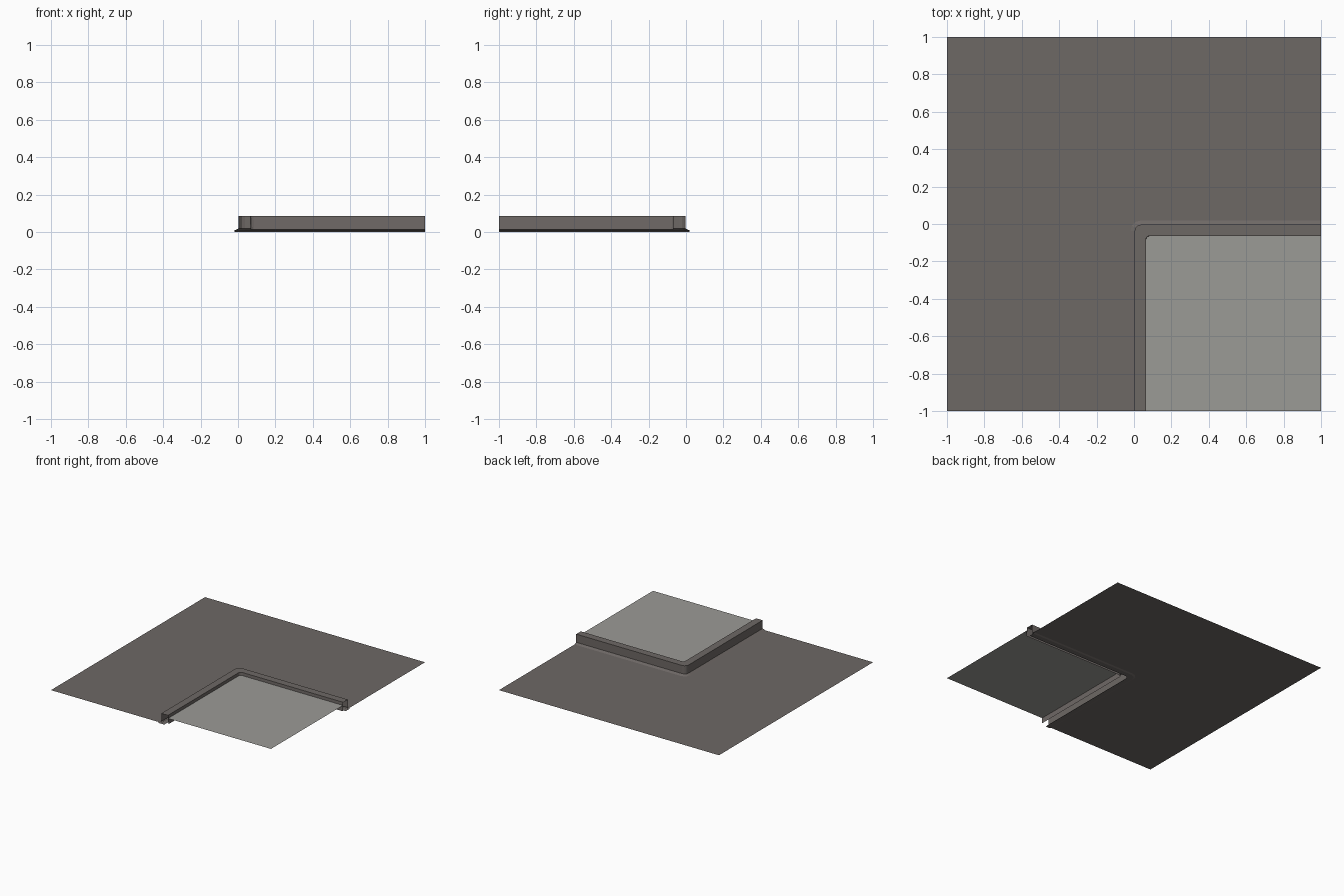
import bpy, bmesh, math

if "Cube" in bpy.data.objects:
    bpy.data.objects.remove(bpy.data.objects["Cube"])


def material(name, rgb):
    m = bpy.data.materials.new(name)
    m.diffuse_color = (*rgb, 1)
    m.use_nodes = True
    m.node_tree.nodes["Principled BSDF"].inputs["Base Color"].default_value = m.diffuse_color
    return m


def make_object(name, bm, mat):
    me = bpy.data.meshes.new(name)
    bm.to_mesh(me)
    bm.free()
    me.materials.append(mat)
    ob = bpy.data.objects.new(name, me)
    bpy.context.collection.objects.link(ob)
    return ob


def corner_line(d, r, steps=3):
    """L-shaped line inset by d, with a rounded corner of radius r."""
    c = d + r
    pts = [(d, -1)]
    for i in range(steps + 1):
        a = math.pi - i * math.pi / 2 / steps
        pts.append((c + r * math.cos(a), -c + r * math.sin(a)))
    return pts + [(1, -d)]


asphalt = material("asphalt_brown_grey", (0.155, 0.138, 0.130))
concrete = material("pavement_grey", (0.33, 0.325, 0.305))

# Road: L-shaped sheet around the corner
bm = bmesh.new()
edge = corner_line(0.005, 0.035)
outline = edge + [(1, 1), (-1, 1), (-1, -1)]
bm.faces.new([bm.verts.new((x, y, 0.008)) for x, y in reversed(outline)])
bmesh.ops.triangulate(bm, faces=bm.faces[:])
bmesh.ops.recalc_face_normals(bm, faces=bm.faces[:])
if sum(f.normal.z for f in bm.faces) < 0:
    bmesh.ops.reverse_faces(bm, faces=bm.faces[:])
make_object("road", bm, asphalt)

# Kerb: open profile (inset, height, corner radius) swept round the corner
profile = [(0.03, 0.0, 0.03), (-0.012, 0.0, 0.05), (-0.025, 0.005, 0.06),
           (0.003, 0.018, 0.035), (0.003, 0.085, 0.035),
           (0.063, 0.085, 0.02), (0.067, 0.013, 0.02)]
bm = bmesh.new()
rows = [[bm.verts.new((x, y, z)) for x, y in corner_line(d, r)]
        for d, z, r in profile]
for a, b in zip(rows, rows[1:]):
    for i in range(len(a) - 1):
        bm.faces.new((a[i], b[i], b[i + 1], a[i + 1]))
bmesh.ops.reverse_faces(bm, faces=bm.faces[:])
make_object("kerb", bm, asphalt)

# Pavement slab: thin sheet inside the kerb
bm = bmesh.new()
for x, y in ((0.064, -1), (1, -1), (1, -0.064), (0.064, -0.064)):
    bm.verts.new((x, y, 0.06))
bm.faces.new(bm.verts[:])
make_object("pavement", bm, concrete)
